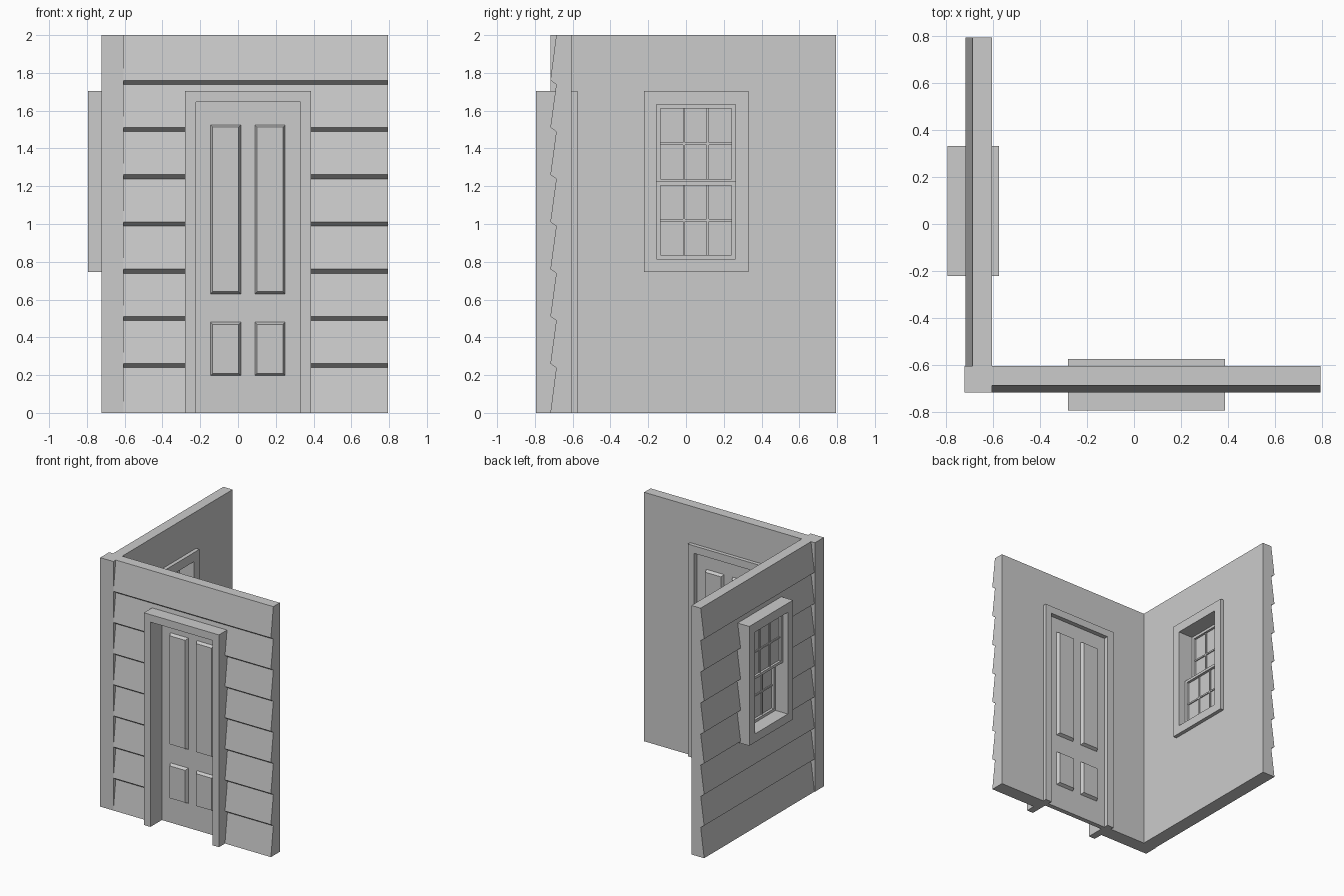
import bpy, bmesh
from mathutils import Vector

if "Cube" in bpy.data.objects:
    bpy.data.objects.remove(bpy.data.objects["Cube"])


def make(name, bm):
    bmesh.ops.recalc_face_normals(bm, faces=bm.faces)
    me = bpy.data.meshes.new(name)
    bm.to_mesh(me)
    bm.free()
    ob = bpy.data.objects.new(name, me)
    bpy.context.collection.objects.link(ob)
    return ob


def prism(name, pts, vec):
    """Extrude a closed polygon of 3D points along vec."""
    bm = bmesh.new()
    f = bm.faces.new([bm.verts.new(p) for p in pts])
    r = bmesh.ops.extrude_face_region(bm, geom=[f])
    bmesh.ops.translate(bm, vec=Vector(vec),
                        verts=[v for v in r["geom"] if isinstance(v, bmesh.types.BMVert)])
    return make(name, bm)


def box(name, x0, x1, y0, y1, z0, z1):
    return prism(name, [(x0, y0, z0), (x1, y0, z0), (x1, y1, z0), (x0, y1, z0)],
                 (0, 0, z1 - z0))


def ring(name, outer, inner, x0, x1):
    """Rectangular frame in the y-z plane; rects are (y0, y1, z0, z1)."""
    def corners(r):
        return [(r[0], r[2]), (r[1], r[2]), (r[1], r[3]), (r[0], r[3])]
    bm = bmesh.new()
    L = [[bm.verts.new((x, y, z)) for y, z in corners(r)]
         for x, r in ((x0, outer), (x1, outer), (x1, inner), (x0, inner))]
    for a in range(4):
        for i in range(4):
            j, b = (i + 1) % 4, (a + 1) % 4
            bm.faces.new((L[a][i], L[a][j], L[b][j], L[b][i]))
    return make(name, bm)


def cut(ob, cutter):
    m = ob.modifiers.new("opening", 'BOOLEAN')
    m.operation, m.solver, m.object = 'DIFFERENCE', 'EXACT', cutter
    cutter.hide_render = True
    cutter.hide_viewport = True


IN, LIP, VALLEY, END = -0.605, -0.718, -0.687, 0.795

# clapboard profile: (depth, height)
profile = [(IN, 0), (LIP, 0)]
for k in range(1, 8):
    profile += [(VALLEY, k * .25 - .011), (LIP, k * .25 + .011)]
profile += [(VALLEY, 2), (IN, 2)]

# two walls and the corner post
front_wall = prism("front_wall", [(IN, d, z) for d, z in profile], (END - IN, 0, 0))
side_wall = prism("side_wall", [(d, IN, z) for d, z in profile], (0, END - IN, 0))
box("corner_post", -0.722, IN, -0.718, IN, 0, 2)
cut(front_wall, box("door_cutter", -.25, .36, -.9, -.5, -.1, 1.67))
cut(side_wall, box("window_cutter", -.9, -.5, -.19, .3, .78, 1.665))

# door frame: an upside-down U
F0, F1 = -0.795, -0.575
u = [(-.28, 0), (-.28, 1.705), (.387, 1.705), (.387, 0),
     (.33, 0), (.33, 1.645), (-.222, 1.645), (-.222, 0)]
prism("door_frame", [(x, F0, z) for x, z in u], (0, F1 - F0, 0))

# door slab with raised bevelled panels on both faces
D0, D1 = -0.65, -0.612
box("door", -.222, .33, D0, D1, 0, 1.645)


def panel(name, x0, x1, z0, z1, y, rise):
    bm = bmesh.new()
    loops = []
    for yy, b in ((y, 0), (y + rise, .012)):
        loops.append([bm.verts.new((x, yy, z)) for x, z in (
            (x0 + b, z0 + b), (x1 - b, z0 + b), (x1 - b, z1 - b), (x0 + b, z1 - b))])
    for i in range(4):
        j = (i + 1) % 4
        bm.faces.new((loops[0][i], loops[0][j], loops[1][j], loops[1][i]))
    bm.faces.new(loops[0])
    bm.faces.new(loops[1])
    make(name, bm)


for side, y, rise in (("outer", D0, -.025), ("inner", D1, .025)):
    for col, x0 in (("left", -.146), ("right", .089)):
        panel(f"{side}_upper_{col}_panel", x0, x0 + .161, .63, 1.525, y, rise)
        panel(f"{side}_lower_{col}_panel", x0, x0 + .161, .197, .48, y, rise)

# window frame
ring("window_frame", (-.222, .332, .747, 1.705), (-.157, .262, .815, 1.632), F0, F1)


# sliding sashes: frame, glass and a 3 x 2 grid of bars
def sash(name, z0, z1, x0, x1):
    b, y0, y1 = .021, -.157, .262
    ring(name + "_frame", (y0, y1, z0, z1), (y0 + b, y1 - b, z0 + b, z1 - b), x0, x1)
    xm = (x0 + x1) / 2
    box(name + "_glass", xm - .004, xm + .004, y0 + b, y1 - b, z0 + b, z1 - b)
    for i in (1, 2):
        y = y0 + b + (y1 - y0 - 2 * b) * i / 3
        box(f"{name}_bar_{i}", xm - .012, xm + .012, y - .006, y + .006, z0 + b, z1 - b)
    z = (z0 + z1) / 2
    box(name + "_cross_bar", xm - .012, xm + .012, y0 + b, y1 - b, z - .006, z + .006)


sash("upper_sash", 1.217, 1.632, -.75, -.705)
sash("lower_sash", .815, 1.225, -.685, -.635)
